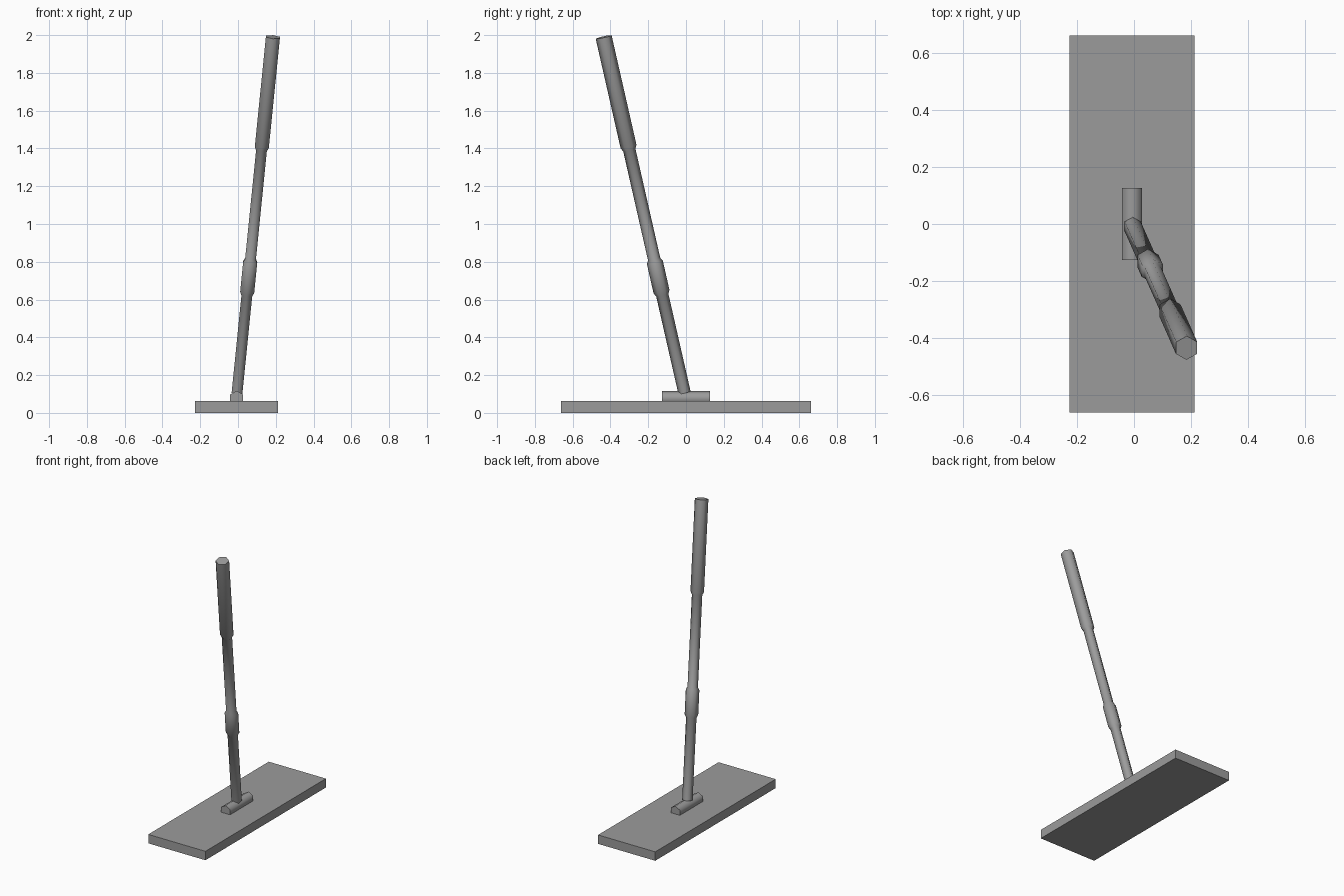
import bpy, bmesh, math
from mathutils import Vector

cube = bpy.data.objects.get("Cube")
if cube:
    bpy.data.objects.remove(cube, do_unlink=True)

grey = bpy.data.materials.new("plain_grey")
grey.use_nodes = True
COLOUR = (0.33, 0.33, 0.33, 1)
grey.diffuse_color = COLOUR
grey.node_tree.nodes["Principled BSDF"].inputs["Base Color"].default_value = COLOUR


def finish(name, bm, smooth=False):
    bmesh.ops.recalc_face_normals(bm, faces=bm.faces)
    mesh = bpy.data.meshes.new(name)
    bm.to_mesh(mesh)
    bm.free()
    mesh.materials.append(grey)
    obj = bpy.data.objects.new(name, mesh)
    bpy.context.collection.objects.link(obj)
    if smooth:
        bpy.ops.object.select_all(action="DESELECT")
        obj.select_set(True)
        bpy.context.view_layer.objects.active = obj
        bpy.ops.object.shade_smooth_by_angle(angle=math.radians(65))
    return obj


def hex_rod(name, start, end, up, profile):
    """Six-sided rod; profile lists (fraction along axis, radius)."""
    start, end = Vector(start), Vector(end)
    axis = (end - start).normalized()
    v = Vector(up)
    v = (v - axis * v.dot(axis)).normalized()
    u = v.cross(axis)
    bm = bmesh.new()
    rings = []
    for t, r in profile:
        centre = start.lerp(end, t)
        angles = [i * math.tau / 6 for i in range(6)]
        rings.append([bm.verts.new(centre + r * (v * math.cos(a) + u * math.sin(a)))
                      for a in angles])
    for low, high in zip(rings, rings[1:]):
        for i in range(6):
            j = (i + 1) % 6
            bm.faces.new((low[i], low[j], high[j], high[i]))
    bm.faces.new(rings[0])
    bm.faces.new(rings[-1])
    return finish(name, bm, smooth=True)


# Flat head plate
bm = bmesh.new()
bmesh.ops.create_cube(bm, size=1)
bmesh.ops.scale(bm, vec=(0.44, 1.325, 0.062), verts=bm.verts)
bmesh.ops.translate(bm, vec=(-0.007, 0, 0.031), verts=bm.verts)
finish("head_plate", bm)

# Hinge barrel lying along the plate
hex_rod("hinge_barrel", (-0.007, -0.127, 0.077), (-0.007, 0.127, 0.077),
        (0, 0, 1), [(0, 0.04), (1, 0.04)])

# Leaning handle with a joint sleeve and a thicker grip
POLE, GRIP = 0.033, 0.043
hex_rod("handle", (-0.005, -0.008, 0.107), (0.185, -0.436, 1.99), (0, 1, 0),
        [(0, POLE), (0.274, POLE), (0.284, GRIP), (0.366, GRIP), (0.376, POLE),
         (0.682, POLE), (0.692, GRIP), (1, GRIP)])
